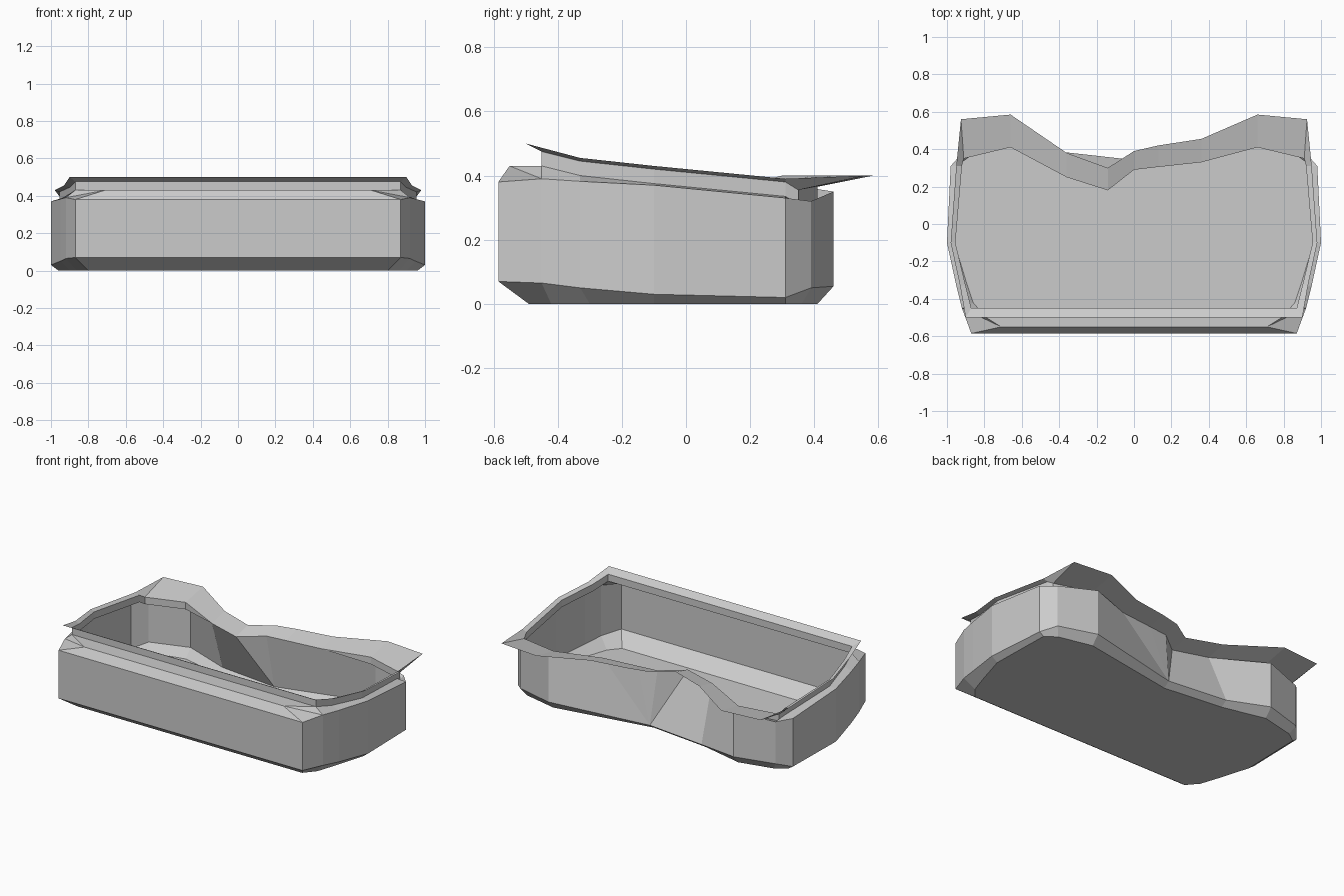
import bpy, bmesh
from mathutils import Vector as V

if "Cube" in bpy.data.objects:
    bpy.data.objects.remove(bpy.data.objects["Cube"])

# Right-hand stations, front to back:
# floor x,y | wall x,y, bottom z, top z | rim inner x,y,z | rim outer x,y,z
STATIONS = [
    (.80, -.49, .87, -.585, .07, .38, .87, -.45, .475, .90, -.50, .50),
    (.86, -.42, .92, -.45, .065, .39, .87, -.45, .475, .90, -.50, .50),
    (.90, -.30, .95, -.33, .05, .382, .90, -.33, .445, .93, -.33, .455),
    (.96, -.10, 1.0, -.10, .03, .37, .955, -.10, .42, .98, -.10, .43),
    (.95, .31, .98, .31, .02, .33, .92, .31, .38, .95, .31, .39),
    (.88, .36, .91, .39, .05, .32, .91, .35, .355, .925, .56, .40),
    (.66, .41, .66, .46, .055, .35, .66, .41, .365, .66, .585, .40),
]
# Uneven notch in the back wall: x, rim inner y, rim outer y
NOTCH = [(.36, .33, .455), (.13, .305, .42), (0, .29, .39),
         (-.14, .18, .30), (-.36, .25, .38)]


def profile(s, side, first):
    fx, fy, wx, wy, z0, z1, ix, iy, iz, ox, oy, oz = s
    shelf = (.71, -.55, .43) if first else (wx, wy, z1)
    pts = [(fx, fy, 0), (wx, wy, z0), (wx, wy, z1), shelf,
           (ix, iy, iz - .045), (ix, iy, iz), (ox, oy, oz)]
    return [V((side * x, y, z)) for x, y, z in pts]


def notch_profile(x, yi, yo):
    # Several rim points fan down to one shared foot on the floor
    foot = V((-.38, .385, .03)) if x < -.2 else V((.02, .34, .03))
    floor = V((foot.x, foot.y - .04, 0))
    inner = V((x, yi, .37))
    return [floor, foot, inner, inner, inner, inner, V((x, yo, .40))]


def make_shell(name, loops, closed_floor=False):
    bm = bmesh.new()
    grid = [[bm.verts.new(p) for p in col] for col in loops]
    for a, b in zip(grid, grid[1:] + grid[:1]):
        for k in range(len(a) - 1):
            bm.faces.new((a[k], b[k], b[k + 1], a[k + 1]))
    if closed_floor:
        bm.faces.new([c[0] for c in reversed(grid)])
    bmesh.ops.remove_doubles(bm, verts=bm.verts, dist=.0005)
    bmesh.ops.triangulate(bm, faces=[f for f in bm.faces if len(f.verts) > 4])
    mesh = bpy.data.meshes.new(name)
    bm.to_mesh(mesh)
    bm.free()
    obj = bpy.data.objects.new(name, mesh)
    bpy.context.collection.objects.link(obj)
    return obj


# Perimeter: right side, back notch, mirrored left side
right = [profile(s, 1, i == 0) for i, s in enumerate(STATIONS)]
left = [profile(s, -1, i == 0) for i, s in enumerate(STATIONS)][::-1]
perimeter = right + [notch_profile(*n) for n in NOTCH] + left

# Open tub with floor, walls and shoulder
make_shell("tub_body", [c[:6] for c in perimeter], closed_floor=True)
# Flared rim around the opening
make_shell("flared_rim", [c[5:] for c in perimeter])
